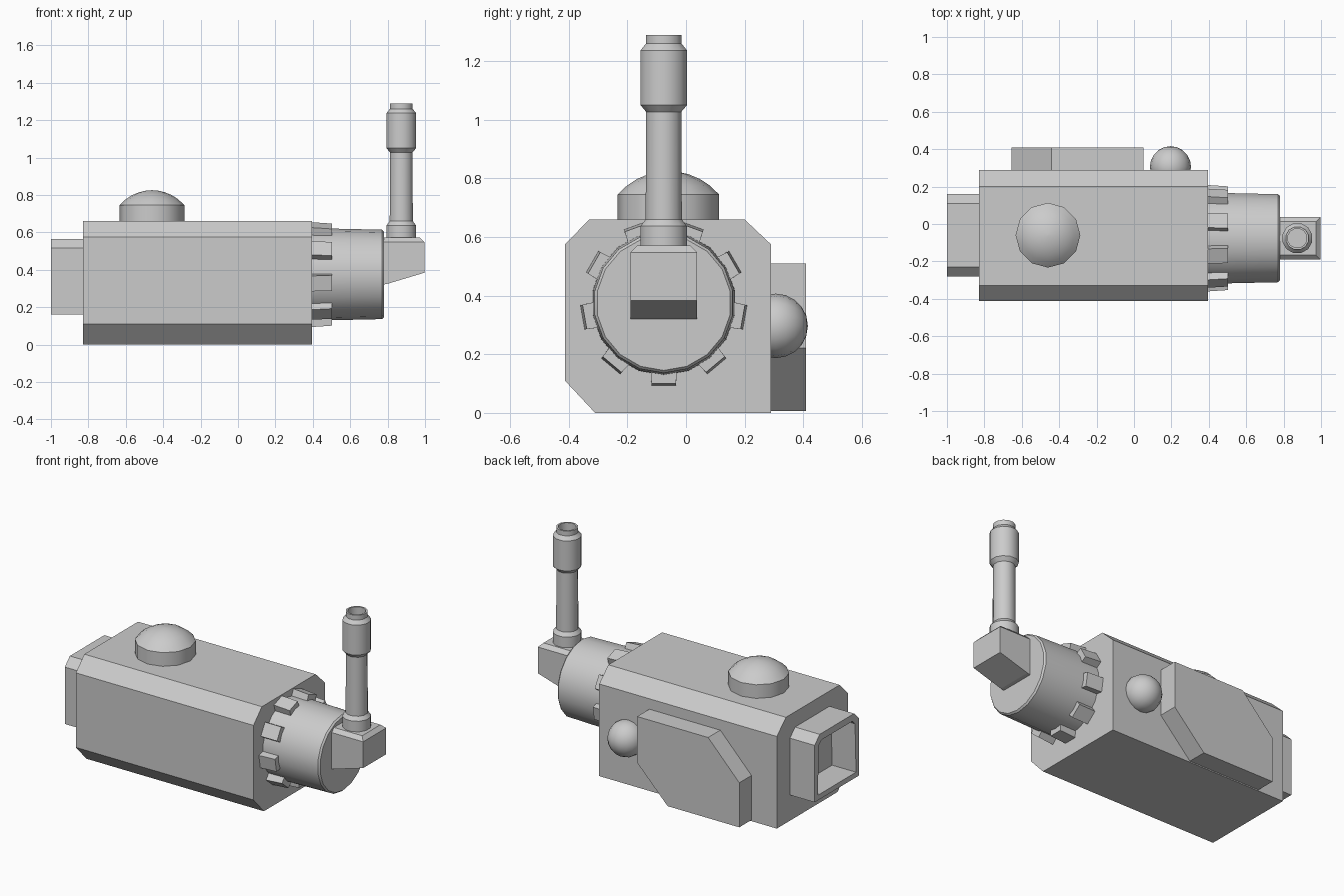
import bpy, bmesh
from math import sin, cos, pi, radians, sqrt
from mathutils import Matrix, Vector

if "Cube" in bpy.data.objects:
    bpy.data.objects.remove(bpy.data.objects["Cube"])


def finish(name, bm, smooth=None):
    bmesh.ops.recalc_face_normals(bm, faces=bm.faces)
    me = bpy.data.meshes.new(name)
    bm.to_mesh(me)
    bm.free()
    ob = bpy.data.objects.new(name, me)
    bpy.context.collection.objects.link(ob)
    if smooth:
        bpy.ops.object.select_all(action='DESELECT')
        bpy.context.view_layer.objects.active = ob
        ob.select_set(True)
        bpy.ops.object.shade_smooth_by_angle(angle=radians(smooth))
    return ob


def prism(pts, axis, a, b):
    """Extrude a 2D profile (y,z for axis 'X'; x,z for axis 'Y') from a to b."""
    bm = bmesh.new()
    put = (lambda p: (a, p[0], p[1])) if axis == 'X' else (lambda p: (p[0], a, p[1]))
    face = bm.faces.new([bm.verts.new(put(p)) for p in pts])
    new = bmesh.ops.extrude_face_region(bm, geom=[face], use_keep_orig=True)['geom']
    off = Vector((b - a, 0, 0)) if axis == 'X' else Vector((0, b - a, 0))
    bmesh.ops.translate(bm, vec=off, verts=[g for g in new if isinstance(g, bmesh.types.BMVert)])
    bmesh.ops.recalc_face_normals(bm, faces=bm.faces)
    return bm


def lathe(name, profile, sides, matrix, smooth=35, turn=0.0):
    """Revolve (radius, height) points about local z, capping both ends."""
    bm = bmesh.new()
    rings = []
    for r, h in profile:
        rings.append([bm.verts.new((r * cos(turn + 2 * pi * i / sides),
                                    r * sin(turn + 2 * pi * i / sides), h)) for i in range(sides)])
    for lo, hi in zip(rings, rings[1:]):
        for i in range(sides):
            j = (i + 1) % sides
            bm.faces.new((lo[i], lo[j], hi[j], hi[i]))
    bm.faces.new(rings[0][::-1])
    bm.faces.new(rings[-1])
    bmesh.ops.transform(bm, matrix=matrix, verts=bm.verts)
    return finish(name, bm, smooth)


# Main chamfered housing
finish("main_body", prism([(-0.31, 0), (0.29, 0), (0.29, 0.575), (0.2, 0.66), (-0.33, 0.66),
                           (-0.413, 0.575), (-0.413, 0.11)], 'X', -0.83, 0.396))

# Hollow socket at the left end
bm = prism([(-0.28, 0.16), (0.16, 0.16), (0.16, 0.515), (0.11, 0.565),
            (-0.23, 0.565), (-0.28, 0.515)], 'X', -1.0, -0.82)
end = min(bm.faces, key=lambda f: f.calc_center_median().x)
bmesh.ops.inset_region(bm, faces=[end], thickness=0.045)
new = bmesh.ops.extrude_face_region(bm, geom=[end])['geom']
bmesh.ops.translate(bm, vec=(0.165, 0, 0), verts=[g for g in new if isinstance(g, bmesh.types.BMVert)])
if end.is_valid:
    bm.faces.remove(end)
finish("end_socket", bm)

# Plate on the back with two cut corners
finish("back_plate", prism([(-0.655, 0.007), (-0.16, 0.007), (0.05, 0.222), (0.05, 0.51),
                            (-0.44, 0.51), (-0.655, 0.285)], 'Y', 0.28, 0.41))

# Round knob beside the plate
bm = bmesh.new()
bmesh.ops.create_uvsphere(bm, u_segments=16, v_segments=10, radius=0.11,
                          matrix=Matrix.Translation((0.195, 0.306, 0.297)) @ Matrix.Rotation(pi / 2, 4, 'X'))
finish("back_knob", bm, 40)

# Domed button on top
R, H = 0.173, 0.08
S = (R * R + H * H) / (2 * H)
dome = [(R, 0.64), (R, 0.745)]
for k in (0.82, 0.62, 0.4, 0.18, 0.01):
    dome.append((R * k, 0.745 + H - S + sqrt(S * S - (R * k) ** 2)))
lathe("top_button", dome, 12, Matrix.Translation((-0.46, -0.06, 0)), 32)

# Barrel on the right end
CY, CZ = -0.076, 0.375
along_x = Matrix.Translation((0, CY, CZ)) @ Matrix.Rotation(pi / 2, 4, 'Y')
lathe("end_barrel", [(0.247, 0.38), (0.245, 0.5), (0.239, 0.77), (0.23, 0.78)], 18, along_x, 32)

# Nine teeth around the barrel root
bm = bmesh.new()
for n in range(9):
    tooth = prism([(-0.045, 0.22), (0.045, 0.22), (0.042, 0.282), (-0.042, 0.282)], 'X', 0.385, 0.503)
    for v in tooth.verts:
        if v.co.x > 0.5 and v.co.z > 0.25:
            v.co.z -= 0.008
    m = Matrix.Translation((0, CY, CZ)) @ Matrix.Rotation(pi + n * 2 * pi / 9, 4, 'X')
    bmesh.ops.transform(tooth, matrix=m, verts=tooth.verts)
    tmp = bpy.data.meshes.new("tmp")
    tooth.to_mesh(tmp)
    tooth.free()
    bm.from_mesh(tmp)
    bpy.data.meshes.remove(tmp)
finish("barrel_teeth", bm)

# Wedge bracket with a bevelled top
bm = prism([(0.765, 0.318), (0.80, 0.325), (0.997, 0.384), (0.997, 0.571), (0.765, 0.571)],
           'Y', -0.19, 0.037)
rim = [e for e in bm.edges if all(v.co.z > 0.57 for v in e.verts)
       and not all(v.co.x < 0.8 for v in e.verts)]
bmesh.ops.bevel(bm, geom=rim, offset=0.023, segments=1, affect='EDGES')
finish("lever_bracket", bm)

# Upright lever with collar, grip and hollow tip
lathe("upright_lever", [(0.082, 0.56), (0.082, 0.637), (0.064, 0.66), (0.062, 1.027), (0.082, 1.05),
                        (0.082, 1.237), (0.063, 1.26), (0.063, 1.29), (0.052, 1.29), (0.052, 1.23)],
      12, Matrix.Translation((0.873, -0.076, 0)), 32, pi / 12)
